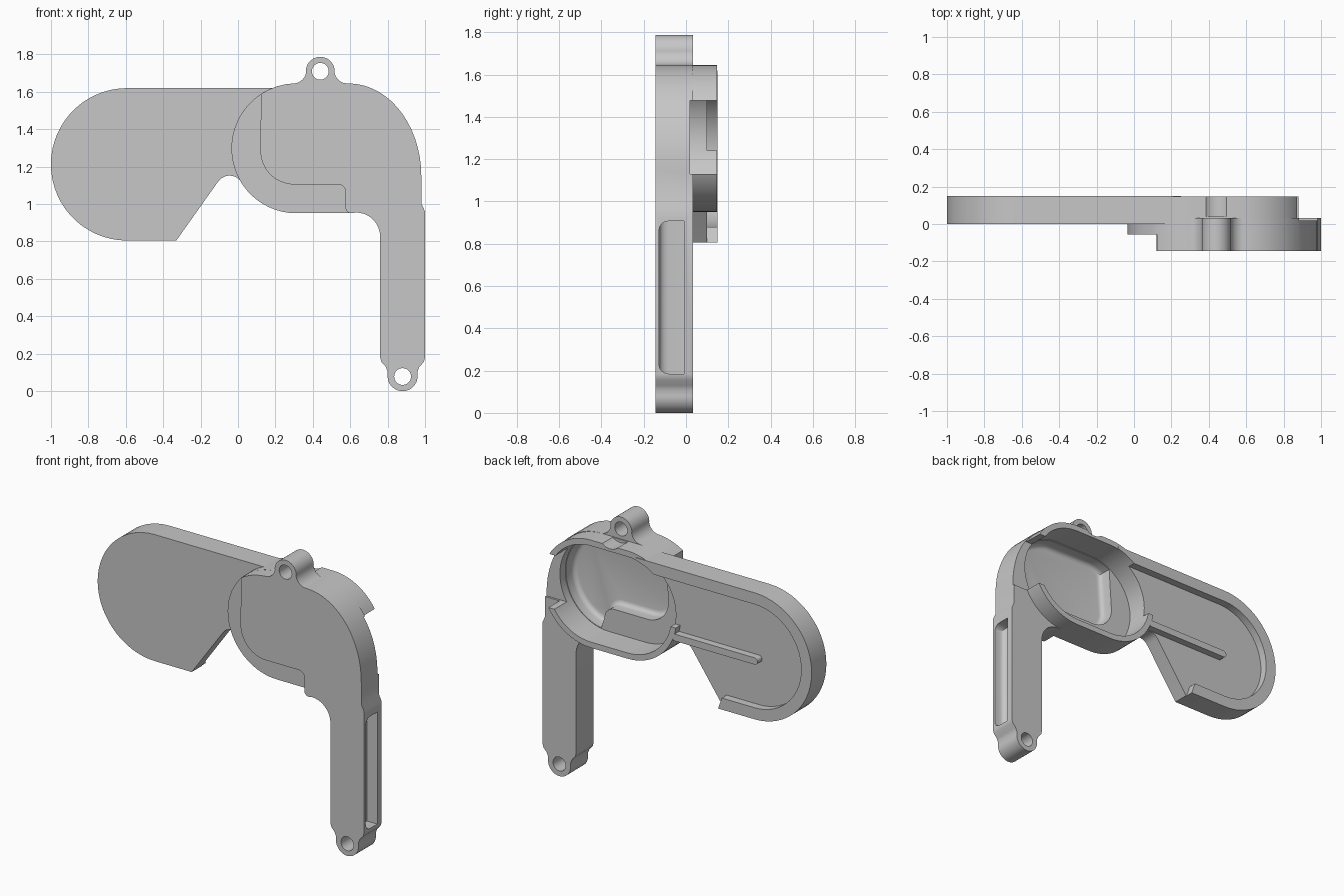
import bpy, bmesh
from math import sin, cos, radians

if "Cube" in bpy.data.objects:
    bpy.data.objects.remove(bpy.data.objects["Cube"])

GREY = (0.57, 0.57, 0.57, 1)
grey = bpy.data.materials.new("grey plastic")
grey.use_nodes = True
grey.diffuse_color = GREY
grey.node_tree.nodes["Principled BSDF"].inputs["Base Color"].default_value = GREY


def arc(cx, cz, r, a0, a1, rz=None, n=None):
    n = n or max(4, int(abs(a1 - a0) / 6))
    angles = [radians(a0 + (a1 - a0) * i / n) for i in range(n + 1)]
    return [(cx + r * cos(a), cz + (rz or r) * sin(a)) for a in angles]


def stadium(r):
    return arc(LEFT, MID, r, 90, 270) + arc(RIGHT, MID, r, -90, 90)


def rect(x0, x1, z0, z1):
    return [(x0, z0), (x1, z0), (x1, z1), (x0, z1)]


def prism(name, outline, y0, y1, fillet=0):
    """Extrude an x-z outline from y0 to y1, optionally rounding the y0 rim."""
    bm = bmesh.new()
    face = bm.faces.new([bm.verts.new((x, y0, z)) for x, z in outline])
    moved = bmesh.ops.extrude_face_region(bm, geom=[face])["geom"]
    for v in moved:
        if isinstance(v, bmesh.types.BMVert):
            v.co.y = y1
    if fillet:
        rim = [e for e in bm.edges if all(abs(v.co.y - y0) < 1e-5 for v in e.verts)]
        bmesh.ops.bevel(bm, geom=rim, offset=fillet, segments=4, profile=0.5, affect='EDGES')
    bmesh.ops.recalc_face_normals(bm, faces=bm.faces[:])
    mesh = bpy.data.meshes.new(name)
    bm.to_mesh(mesh)
    bm.free()
    mesh.materials.append(grey)
    obj = bpy.data.objects.new(name, mesh)
    bpy.context.collection.objects.link(obj)
    return obj


def carve(obj, *cutters):
    """Subtract each cutter, given as prism arguments, and bake the result."""
    helpers = [prism("cutter", *c) for c in cutters]
    for h in helpers:
        h.hide_render = True
        mod = obj.modifiers.new("cut", 'BOOLEAN')
        mod.operation, mod.solver, mod.object = 'DIFFERENCE', 'EXACT', h
    dg = bpy.context.evaluated_depsgraph_get()
    mesh = bpy.data.meshes.new_from_object(obj.evaluated_get(dg))
    obj.modifiers.clear()
    obj.data = mesh
    for h in helpers:
        bpy.data.objects.remove(h)


# Shared round housing dimensions and cutters
LEFT, RIGHT, MID = 0.312, 0.575, 1.298
BACK = 0.146
FLOOR = 0.1
cavity = (stadium(0.31), -0.035, 0.3)
side_gap = (rect(0.75, 1.1, 1.13, 1.477), 0.02, 0.3)
screw_clearance = (arc(0.44, 1.71, 0.085, 0, 354), 0.04, 0.3)
deep_pocket = (arc(LEFT, MID, 0.306, 90, 118) + arc(0.3, 1.29, 0.15, 180, 270)
               + arc(0.535, 1.07, 0.07, 90, 0)
               + arc(RIGHT, MID, 0.306, -80, 84), -0.12, 0.0, 0.03)

# Long rounded cover on the left, with a shallow tray at the back
cover = prism("side_cover",
              arc(-0.593, 1.2125, 0.4075, 90, 270) + [(-0.33, 0.805), (-0.11, 1.115)]
              + arc(-0.045, 1.08, 0.072, 140, 45) + [(0.1, 1.15), (0.25, 1.2), (0.25, 1.62)],
              0, 0.15)
carve(cover,
      (arc(-0.593, 1.2125, 0.333, 90, 270)
       + [(-0.36, 0.8795), (-0.328, 0.79), (0.3, 0.79), (0.3, 1.5455)], FLOOR, 0.3),
      cavity)

# Round housing ring with its shallow floor
ring = prism("housing_ring", stadium(0.347), -0.055, BACK)
carve(ring, cavity, deep_pocket, side_gap, screw_clearance,
      (rect(-0.1, 0.2, 1.24, 1.5455), FLOOR, 0.3))

# Front body with the arm and the two screw lugs
body_outline = (arc(LEFT, MID, 0.347, 95, 123) + arc(0.3, 1.285, 0.18, 180, 270)
                + arc(0.535, 1.065, 0.04, 90, 0) + arc(0.605, 0.981, 0.03, 180, 270)
                + arc(0.63, 0.825, 0.13, 90, 0)
                + [(0.76, 0.18), (0.767, 0.155), (0.79, 0.13), (0.8, 0.105)]
                + arc(0.88, 0.08, 0.08, 180, 360)
                + [(0.96, 0.105), (0.97, 0.13), (0.993, 0.155), (1.0, 0.18)]
                + [(1.0, 0.96), (0.982, 1.0)]
                + arc(0.59, 1.15, 0.39, 0, 90, rz=0.495)
                + arc(0.585, 1.715, 0.07, 270, 180) + arc(0.44, 1.71, 0.077, 0, 180)
                + arc(0.295, 1.715, 0.07, 360, 270))
body = prism("front_body_and_arm", body_outline, -0.145, 0.033)
carve(body, cavity, deep_pocket, side_gap,
      (arc(0.44, 1.71, 0.045, 0, 345, n=23), -0.3, 0.3),
      (arc(0.88, 0.078, 0.045, 0, 345, n=23), -0.3, 0.3))

# Recess in the outer side of the arm
carve(body, (rect(0.925, 1.1, 0.185, 0.907), -0.128, -0.01, 0.045))

# Thin rib on the floor of the cover
rib = prism("floor_rib", arc(-0.59, 1.177, 0.022, 90, 270) + [(-0.01, 1.155), (-0.01, 1.199)],
            FLOOR - 0.01, BACK)

for obj in (cover, ring, body, rib):
    bpy.ops.object.select_all(action='DESELECT')
    obj.select_set(True)
    bpy.context.view_layer.objects.active = obj
    bpy.ops.object.shade_smooth_by_angle(angle=radians(30))
